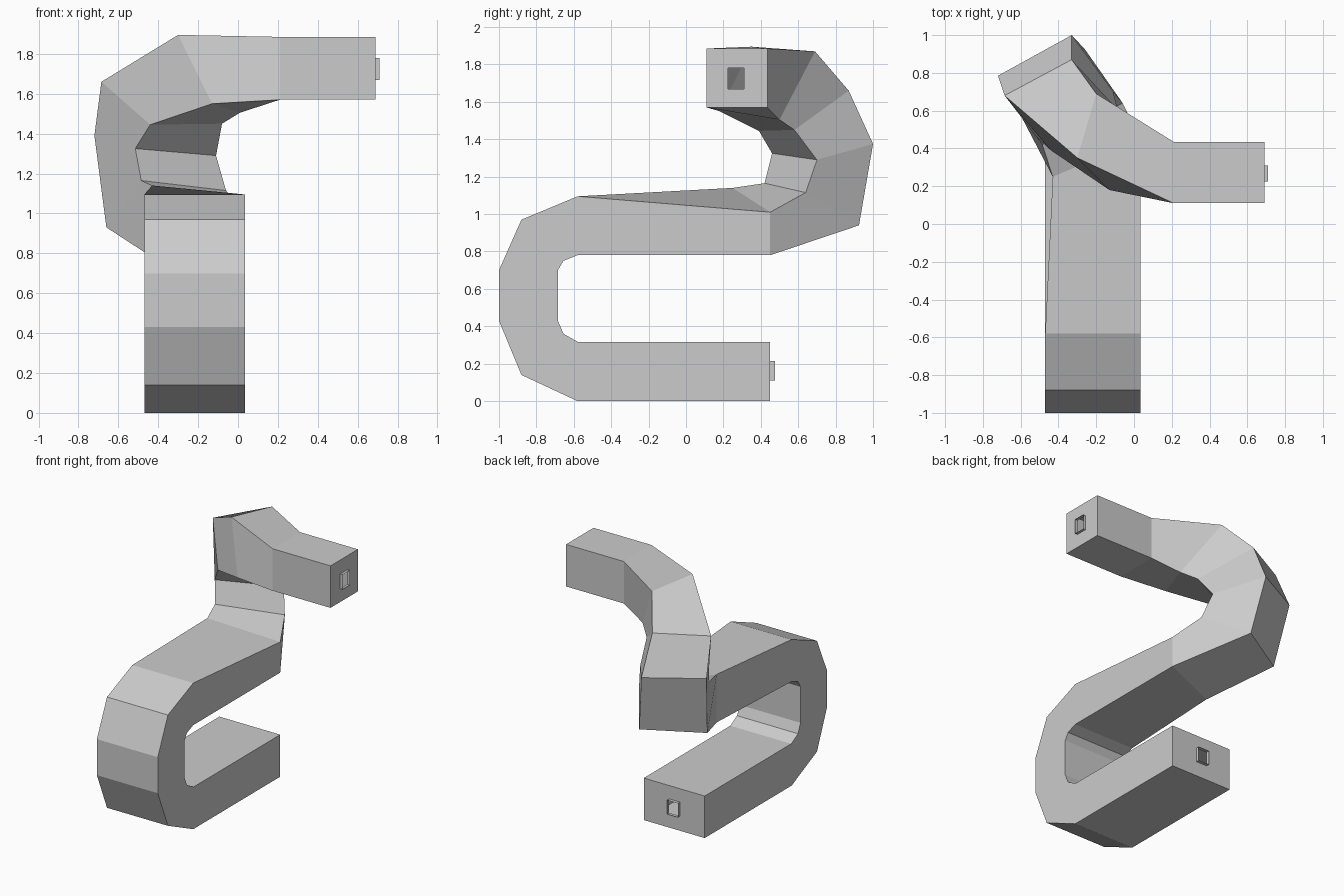
import bpy
import bmesh
from mathutils import Vector

default_cube = bpy.data.objects.get("Cube")
if default_cube:
    bpy.data.objects.remove(default_cube, do_unlink=True)

LEFT, RIGHT = -0.47, 0.035


def make_material(name, level):
    material = bpy.data.materials.new(name)
    material.use_nodes = True
    colour = (level, level, level, 1)
    material.diffuse_color = colour
    material.node_tree.nodes["Principled BSDF"].inputs["Base Color"].default_value = colour
    return material


def section_y(x_min, x_max, y, z_min, z_max):
    """Rectangular section facing along y."""
    return [(x_min, y, z_min), (x_max, y, z_min), (x_max, y, z_max), (x_min, y, z_max)]


def section_x(x, y_min, y_max, z_min, z_max):
    """Rectangular section facing along x, turned to follow the twist of the duct."""
    return [(x, y_min, z_max), (x, y_max, z_max), (x, y_max, z_min), (x, y_min, z_min)]


def bend_section(inner, outer):
    """Section of the flat U bend from one inner and one outer (y, z) point."""
    return [(LEFT, *inner), (RIGHT, *inner), (RIGHT, *outer), (LEFT, *outer)]


def loft(name, sections, material):
    """Skin consecutive four-cornered sections with quads, leaving both ends open."""
    bm = bmesh.new()
    rings = [[bm.verts.new(Vector(point)) for point in section] for section in sections]
    for ring, following in zip(rings, rings[1:]):
        for i in range(4):
            j = (i + 1) % 4
            bm.faces.new((ring[i], ring[j], following[j], following[i]))
    bmesh.ops.recalc_face_normals(bm, faces=bm.faces)
    mesh = bpy.data.meshes.new(name)
    bm.to_mesh(mesh)
    bm.free()
    mesh.materials.append(material)
    duct = bpy.data.objects.new(name, mesh)
    bpy.context.collection.objects.link(duct)
    return duct


# Lower opening: short hollow spout, end wall, then the straight lower run
lower_spout = [section_y(-0.265, -0.175, y, 0.11, 0.215) for y in (0.475, 0.45)]
lower_end = [section_y(LEFT, RIGHT, 0.45, 0.315, 0)]

# U bend at the front
inner_profile = [(-0.575, 0.315), (-0.655, 0.36), (-0.685, 0.43),
                 (-0.685, 0.7), (-0.655, 0.75), (-0.58, 0.78)]
outer_profile = [(-0.58, 0), (-0.88, 0.14), (-1, 0.43),
                 (-1, 0.7), (-0.88, 0.97), (-0.58, 1.095)]
u_bend = [bend_section(i, o) for i, o in zip(inner_profile, outer_profile)]

# The spout sections are flipped so their corners line up with the lower run
lower_spout = [[s[3], s[2], s[1], s[0]] for s in lower_spout]

# Twisting rise: paths of the four corner edges
outer_left = [(-0.43, 0.25, 0.78), (-0.66, 0.69, 0.93), (-0.72, 0.785, 1.39),
              (-0.685, 0.68, 1.66), (-0.3, 0.35, 1.895)]
outer_right = [(RIGHT, 0.45, 0.78), (-0.26, 0.925, 0.94), (-0.33, 1, 1.375),
               (-0.33, 0.87, 1.66), (-0.2, 0.69, 1.87)]
inner_right = [(RIGHT, 0.45, 1.01), (-0.06, 0.64, 1.115), (-0.11, 0.7, 1.29),
               (-0.08, 0.58, 1.45), (0.01, 0.5, 1.505)]
inner_left = [(-0.43, 0.25, 1.14), (-0.485, 0.42, 1.165), (-0.515, 0.46, 1.325),
              (-0.44, 0.39, 1.445), (-0.13, 0.18, 1.55)]
rise = list(zip(outer_left, outer_right, inner_right, inner_left))

# Straight upper run, end wall and hollow spout
upper_run = [section_x(x, 0.11, 0.435, 1.57, 1.885) for x in (0.21, 0.69)]
upper_spout = [section_x(x, 0.225, 0.31, 1.67, 1.78) for x in (0.69, 0.71)]

grey = make_material("light grey", 0.6)
loft("bent_duct", lower_spout + lower_end + u_bend + rise + upper_run + upper_spout, grey)
